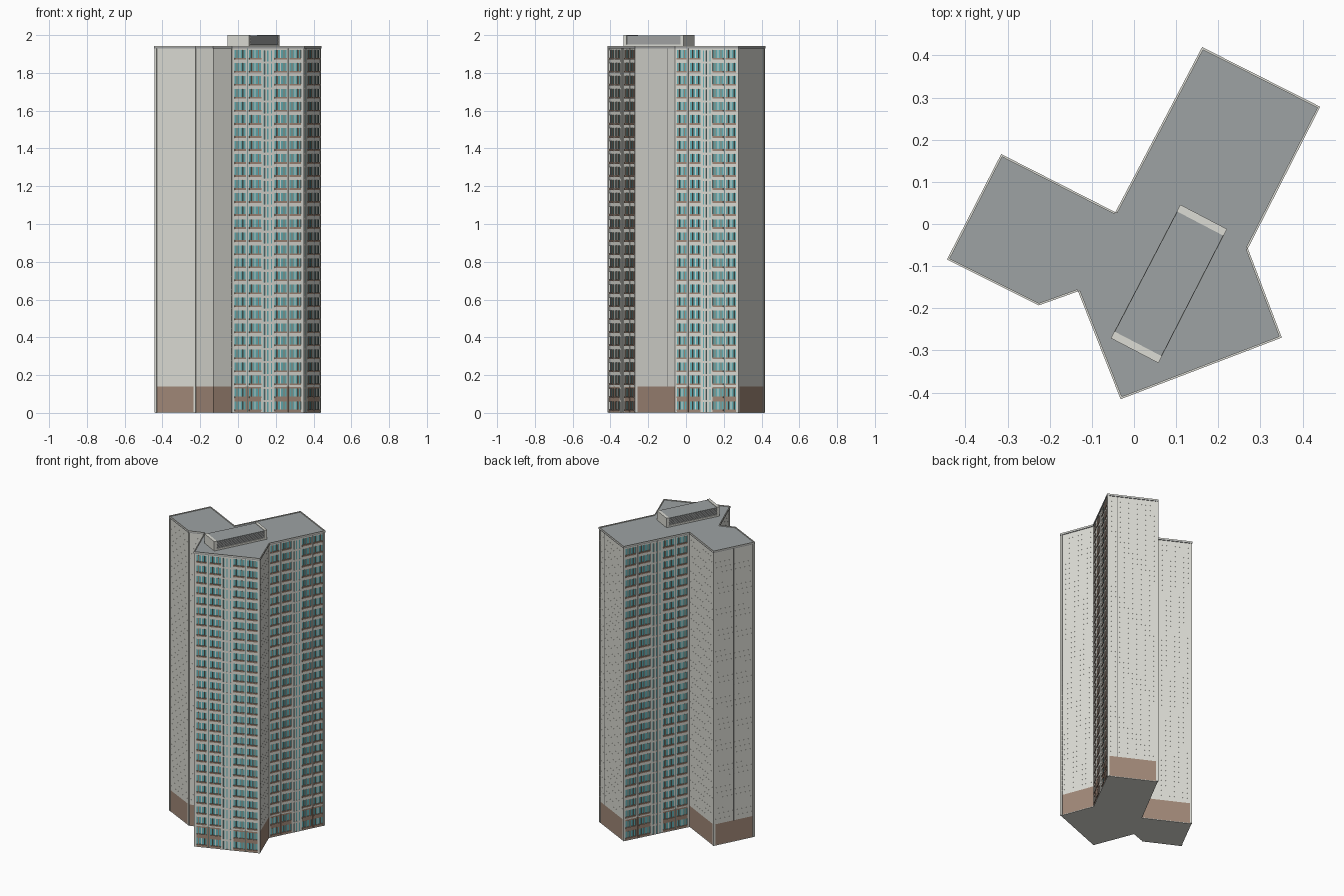
import bpy, bmesh
from mathutils import Vector

if "Cube" in bpy.data.objects:
    bpy.data.objects.remove(bpy.data.objects["Cube"])

# Footprint corners, clockwise from the north tip
PLAN = [Vector(p) for p in [(.163, .416), (.438, .277), (.267, -.058), (.347, -.268), (-.03, -.412),
                            (-.131, -.156), (-.226, -.19), (-.44, -.083), (-.314, .162), (-.043, .024)]]
TOP, BASE, FLOORS = 1.930, .14, 28
FH = TOP / FLOORS


def material(name, col):
    m = bpy.data.materials.new(name)
    m.diffuse_color = (*col, 1)
    m.use_nodes = True
    m.node_tree.nodes["Principled BSDF"].inputs["Base Color"].default_value = m.diffuse_color
    return m


WALL = material("pale concrete", (.72, .72, .665))
BROWN = material("brown base", (.36, .25, .19))
ROOF = material("grey roof", (.34, .365, .37))
GLASS = material("teal glass", (.13, .45, .48))
DEEP = material("deep teal glass", (.03, .15, .17))
DARK = material("dark joint", (.16, .16, .16))
LOUVRE = material("louvre grey", (.36, .37, .37))


def finish(name, bm, *mats):
    bmesh.ops.recalc_face_normals(bm, faces=bm.faces)
    me = bpy.data.meshes.new(name)
    bm.to_mesh(me)
    bm.free()
    for m in mats:
        me.materials.append(m)
    ob = bpy.data.objects.new(name, me)
    bpy.context.collection.objects.link(ob)
    return ob


def inset(pts, d):
    """Mitred inward offset of a clockwise outline."""
    out = []
    for i, p in enumerate(pts):
        a, b = (p - pts[i - 1]).normalized(), (pts[(i + 1) % len(pts)] - p).normalized()
        na, nb = Vector((-a.y, a.x)), Vector((-b.y, b.x))
        out.append(p - (na + nb) * d / (1 + na.dot(nb)))
    return out


def prism(name, pts, z0, z1, mat):
    bm = bmesh.new()
    f = bm.faces.new([bm.verts.new((p.x, p.y, z0)) for p in pts])
    r = bmesh.ops.extrude_face_region(bm, geom=[f])
    bmesh.ops.translate(bm, vec=(0, 0, z1 - z0),
                        verts=[v for v in r["geom"] if isinstance(v, bmesh.types.BMVert)])
    return finish(name, bm, mat)


class Wall:
    """Local frame on one wall: s along it (0..1), z up, depth outward."""
    def __init__(self, pts, i):
        self.p, self.q = pts[i], pts[(i + 1) % len(pts)]
        t = (self.q - self.p).normalized()
        self.n = Vector((-t.y, t.x))
        self.len = (self.q - self.p).length

    def box(self, bm, s0, s1, z0, z1, d1, d0=-.002):
        vs = []
        for z in (z0, z1):
            for s, d in ((s0, d0), (s1, d0), (s1, d1), (s0, d1)):
                c = self.p.lerp(self.q, s) + self.n * d
                vs.append(bm.verts.new((c.x, c.y, z)))
        for f in ((0, 1, 2, 3), (4, 5, 6, 7), (0, 1, 5, 4), (1, 2, 6, 5), (2, 3, 7, 6), (3, 0, 4, 7)):
            bm.faces.new([vs[k] for k in f])


# Tower core, underside and roof
PLAN = inset(PLAN, -.003)
FACE = inset(PLAN, .004)
prism("underside", FACE, 0, .004, WALL)
prism("tower_core", inset(PLAN, .012), .004, TOP, WALL)
prism("cornice", PLAN, TOP, 1.936, LOUVRE)
prism("roof_deck", inset(PLAN, .004), 1.934, 1.938, ROOF)
rim = bmesh.new()
for i in range(len(PLAN)):
    Wall(PLAN, i).box(rim, 0, 1, 1.936, 1.943, 0, -.005)
finish("parapet", rim, WALL)

# Blank walls: panel, brown base, horizontal ribs and vertical joints
panels, bases, ribs, joints = (bmesh.new() for _ in range(4))
BLANK = {0: (.8,), 2: (.2,), 4: (.6,), 5: (), 6: (.03,), 7: (.5,), 8: ()}
for i, seams in BLANK.items():
    w = Wall(FACE, i)
    w.box(panels, 0, 1, BASE, TOP, 0, -.008)
    w.box(bases, 0, 1, .004, BASE, 0, -.008)
    for k in range(5, FLOORS * 2):
        w.box(ribs, .02, .98, k * FH / 2 - .0004, k * FH / 2 + .0004, .0004)
    for s in seams:
        w.box(joints, s - .0012 / w.len, s + .0012 / w.len, BASE, TOP, .0006)
finish("blank_wall_panels", panels, WALL)
finish("blank_wall_bases", bases, BROWN)
finish("panel_ribs", ribs, WALL)
finish("panel_joints", joints, DARK)

# Pale corner posts wrapping the outward corners
posts = bmesh.new()
for i, ends in ((0, (0, 1)), (2, (1,)), (4, (0,)), (6, (0, 1)), (7, (1,))):
    w = Wall(FACE, i)
    e, o = .010 / w.len, .003 / w.len
    for end in ends:
        s0, s1 = (-o, e) if end == 0 else (1 - e, 1 + o)
        w.box(posts, s0, s1, .002, TOP, .003, -.010)
finish("corner_posts", posts, WALL)

# Window walls: glass bays framed by piers and floor bands
BAYS = [(.035, .195), (.235, .405), (.595, .765), (.815, .97)]
STAIR = [(.44, .458), (.491, .509), (.542, .56)]
SLOTS = [(.211, .219), (.786, .794)]
glass, slots, frames, low_frames, sills = (bmesh.new() for _ in range(5))
for i in (1, 3, 9):
    w = Wall(FACE, i)
    openings = sorted(BAYS + STAIR + SLOTS)
    edges = [0] + [e for o in openings for e in o] + [1]
    for z0, z1, bm in ((.004, BASE, low_frames), (BASE, TOP, frames)):
        for a, b in zip(edges[::2], edges[1::2]):
            pale = frames if .4 <= a < .57 or a == 0 or b == 1 else bm
            w.box(pale, a, b, z0, z1, 0, -.009)
    for a, b in SLOTS:
        w.box(slots, a, b, .004, TOP, -.003, -.009)
    for fl in range(FLOORS):
        z = fl * FH
        bm = low_frames if fl < 2 else frames
        for a, b in STAIR:
            w.box(glass, a, b, max(z, .004), z + FH - .012, -.003, -.009)
            w.box(frames, a, b, z + FH - .012, z + FH, -.001, -.009)
        for a, b in BAYS:
            L = b - a
            w.box(bm, a, b, max(z, .004), z + .012, 0, -.009)
            w.box(bm, a, b, z + .060, z + FH, 0, -.009)
            w.box(glass, a, b, z + .012, z + .060, -.003, -.009)
            # brown sill ledge, pale centre mullion and brown pane bars
            w.box(sills, a, b, z + .009, z + .018, .003, -.009)
            w.box(frames, a + L * .46, a + L * .54, z + .018, z + .060, -.001, -.009)
            for c in (.22, .78):
                w.box(sills, a + L * (c - .04), a + L * (c + .04), z + .018, z + .060, .001, -.009)
finish("window_glass", glass, GLASS)
finish("slot_windows", slots, DEEP)
finish("window_wall_frames", frames, WALL)
finish("base_window_frames", low_frames, BROWN)
finish("sills_and_bars", sills, BROWN)

# Rooftop plant room: pale end walls, louvred long sides
PLANT = [Vector(p) for p in [(.110, .046), (.221, -.012), (.058, -.330), (-.055, -.271)]]
prism("plant_room_core", inset(PLANT, .004), 1.936, 1.994, LOUVRE)
prism("plant_room_roof", inset(PLANT, .001), 1.993, 1.997, ROOF)
ends, slats, trim = bmesh.new(), bmesh.new(), bmesh.new()
for i in (0, 2):
    Wall(PLANT, i).box(ends, 0, 1, 1.936, 2.0, 0, -.018)
for i in (1, 3):
    w = Wall(PLANT, i)
    w.box(trim, .04, .96, 1.936, 1.950, 0, -.008)
    for k in range(5):
        w.box(slats, .05, .95, 1.952 + k * .008, 1.957 + k * .008, -.002, -.008)
finish("plant_room_end_walls", ends, WALL)
finish("plant_room_slats", slats, LOUVRE)
finish("plant_room_trim", trim, WALL)
